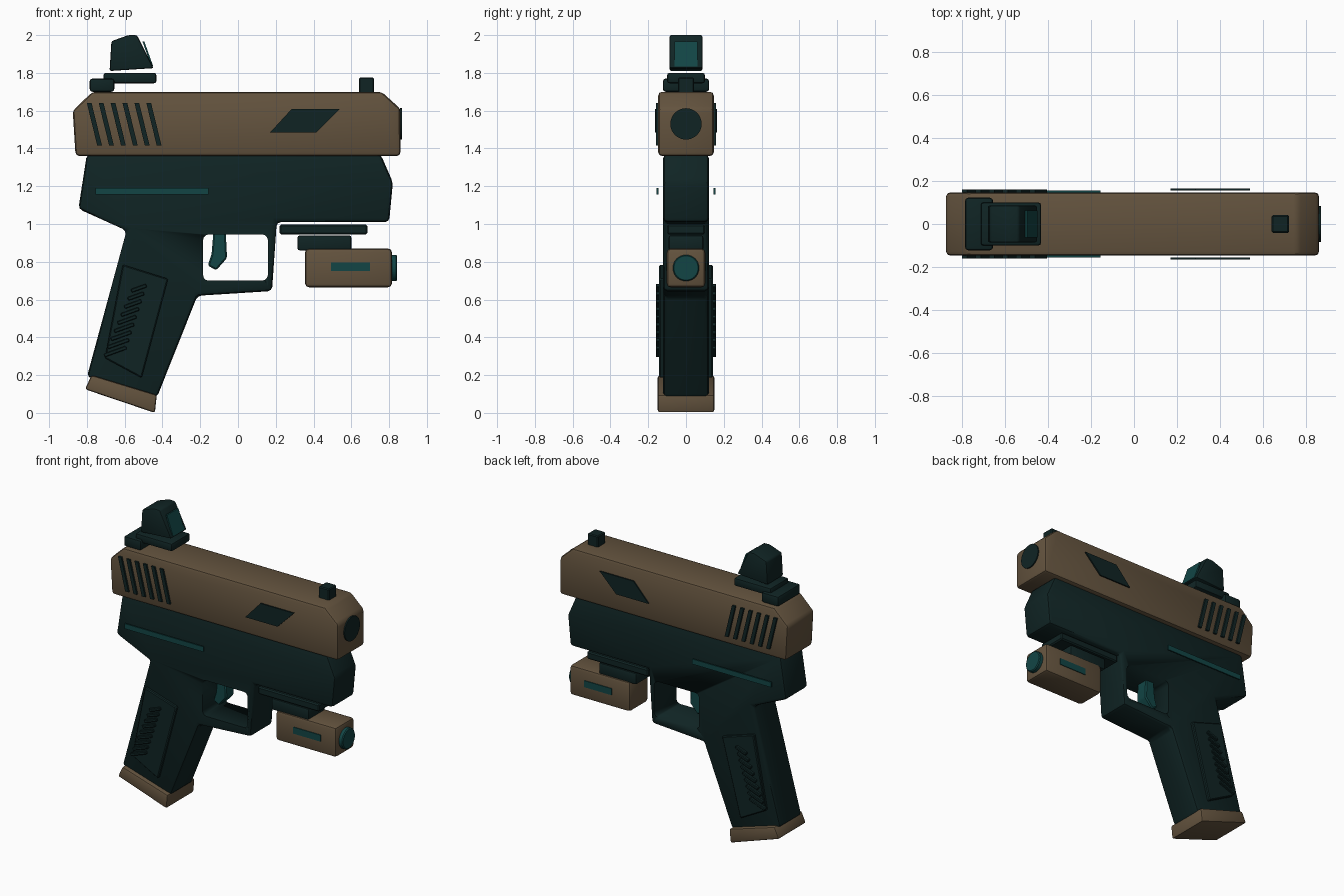
import bpy, bmesh, math
from mathutils import Matrix, Vector

if "Cube" in bpy.data.objects:
    bpy.data.objects.remove(bpy.data.objects["Cube"])


def material(name, rgb):
    m = bpy.data.materials.new(name)
    m.diffuse_color = (*rgb, 1)
    m.use_nodes = True
    m.node_tree.nodes["Principled BSDF"].inputs["Base Color"].default_value = m.diffuse_color
    return m


TAN = material("tan", (0.125, 0.086, 0.048))
DARK = material("dark green", (0.0050, 0.0175, 0.0175))
TEAL = material("teal", (0.0060, 0.060, 0.060))


def finish(name, bm, mat, bevel=0.0, segments=2):
    bmesh.ops.recalc_face_normals(bm, faces=bm.faces)
    if bevel:
        bmesh.ops.bevel(bm, geom=bm.edges[:], offset=bevel, segments=segments,
                        profile=0.5, affect='EDGES', clamp_overlap=True)
    mesh = bpy.data.meshes.new(name)
    bm.to_mesh(mesh)
    bm.free()
    ob = bpy.data.objects.new(name, mesh)
    bpy.context.collection.objects.link(ob)
    mesh.materials.append(mat)
    bpy.ops.object.select_all(action='DESELECT')
    ob.select_set(True)
    bpy.context.view_layer.objects.active = ob
    bpy.ops.object.shade_smooth_by_angle(angle=math.radians(35))
    return ob


def add_prism(bm, pts, y0, y1):
    face = bm.faces.new([bm.verts.new((x, y0, z)) for x, z in pts])
    ext = bmesh.ops.extrude_face_region(bm, geom=[face])
    verts = [v for v in ext["geom"] if isinstance(v, bmesh.types.BMVert)]
    bmesh.ops.translate(bm, verts=verts, vec=(0, y1 - y0, 0))


def prism(name, pts, half, mat, bevel=0.0, segments=2):
    bm = bmesh.new()
    add_prism(bm, pts, -half, half)
    return finish(name, bm, mat, bevel, segments)


def side_plates(name, polys, y0, y1, mat, bevel=0.0):
    # the same profiles on both flanks
    for side, s in (("front", -1), ("back", 1)):
        bm = bmesh.new()
        for pts in polys:
            add_prism(bm, pts, s * y0, s * y1)
        finish(f"{name}_{side}", bm, mat, bevel, 1)


def rect(x0, x1, z0, z1):
    return [(x0, z0), (x1, z0), (x1, z1), (x0, z1)]


def disc(name, x0, x1, z, r, mat, bevel=0.0):
    bm = bmesh.new()
    bmesh.ops.create_cone(bm, cap_ends=True, segments=32, radius1=r, radius2=r, depth=x1 - x0,
                          matrix=Matrix.Translation(((x0 + x1) / 2, 0, z)) @ Matrix.Rotation(math.pi / 2, 4, 'Y'))
    return finish(name, bm, mat, bevel, 1)


# slide
prism("slide", [(-0.86, 1.36), (0.86, 1.36), (0.86, 1.61), (0.76, 1.70),
                (-0.77, 1.70), (-0.875, 1.60)], 0.147, TAN, 0.02)
disc("muzzle", 0.858, 0.868, 1.53, 0.083, DARK)
side_plates("slide_serrations",
            [[(x, 1.64), (x + 0.025, 1.64), (x + 0.08, 1.415), (x + 0.055, 1.415)]
             for x in [-0.80 + 0.063 * i for i in range(6)]], 0.14, 0.16, DARK)
side_plates("slide_window", [[(0.17, 1.485), (0.415, 1.485), (0.54, 1.61), (0.285, 1.61)]],
            0.156, 0.165, DARK)

# frame with grip and trigger guard
frame = prism("frame", [(-0.80, 1.37), (0.755, 1.37), (0.82, 1.22), (0.80, 1.01), (0.205, 1.01),
                        (0.18, 0.645), (-0.215, 0.62), (-0.43, 0.08), (-0.80, 0.19),
                        (-0.59, 0.965), (-0.845, 1.08)], 0.121, DARK, 0.022)
hole = prism("guard_cutter", rect(-0.185, 0.158, 0.70, 0.945), 0.4, DARK, 0.03, 3)
hole.hide_render = True
hole.hide_set(True)
cut = frame.modifiers.new("guard_opening", 'BOOLEAN')
cut.object = hole
cut.operation = 'DIFFERENCE'
cut.solver = 'EXACT'

side_plates("frame_stripe", [rect(-0.755, -0.155, 1.155, 1.19)], 0.146, 0.155, TEAL)
prism("trigger", [(-0.13, 0.96), (-0.065, 0.96), (-0.058, 0.82), (-0.115, 0.755),
                  (-0.16, 0.78), (-0.14, 0.84)], 0.045, TEAL, 0.008, 1)

# grip panels and their slanted ridges
side_plates("grip_panel", [[(-0.61, 0.785), (-0.37, 0.71), (-0.51, 0.185), (-0.705, 0.29)]],
            0.11, 0.142, DARK, 0.006)
ridges = []
for i in range(9):
    t = i / 8
    cx, cz = -0.65 + 0.125 * t, 0.325 + 0.335 * t
    d = Vector((0.94, 0.34)) * (0.063 - 0.02 * t)
    n = Vector((-0.34, 0.94)) * 0.010
    c = Vector((cx, cz))
    ridges.append([tuple(c + a * d + b * n) for a, b in ((-1, -1), (1, -1), (1, 1), (-1, 1))])
side_plates("grip_ridges", ridges, 0.135, 0.160, DARK, 0.004)
prism("magazine_base", [(-0.775, 0.20), (-0.43, 0.095), (-0.44, 0.0), (-0.81, 0.125)],
      0.15, TAN, 0.012)

# iron sights
prism("front_sight", rect(0.64, 0.72, 1.69, 1.775), 0.042, DARK, 0.006, 1)
prism("rear_sight", rect(-0.785, -0.655, 1.70, 1.77), 0.122, DARK, 0.014)

# reflex sight
prism("optic_plate", rect(-0.712, -0.432, 1.745, 1.80), 0.10, DARK, 0.012)
prism("optic_hood", [(-0.68, 1.81), (-0.447, 1.825), (-0.535, 2.0), (-0.58, 2.0), (-0.67, 1.968)],
      0.087, DARK, 0.01)
prism("optic_lens", [(-0.459, 1.835), (-0.449, 1.835), (-0.496, 1.967), (-0.506, 1.967)],
      0.062, TEAL)

# accessory rail and light
prism("rail", rect(0.22, 0.685, 0.945, 0.997), 0.10, DARK, 0.008, 1)
prism("light_mount", rect(0.315, 0.60, 0.86, 0.94), 0.092, DARK, 0.012)
prism("light_body", rect(0.355, 0.815, 0.665, 0.87), 0.102, TAN, 0.02)
disc("light_lens", 0.80, 0.843, 0.767, 0.07, TEAL, 0.006)
side_plates("light_stripe", [rect(0.492, 0.70, 0.75, 0.795)], 0.099, 0.107, TEAL)
